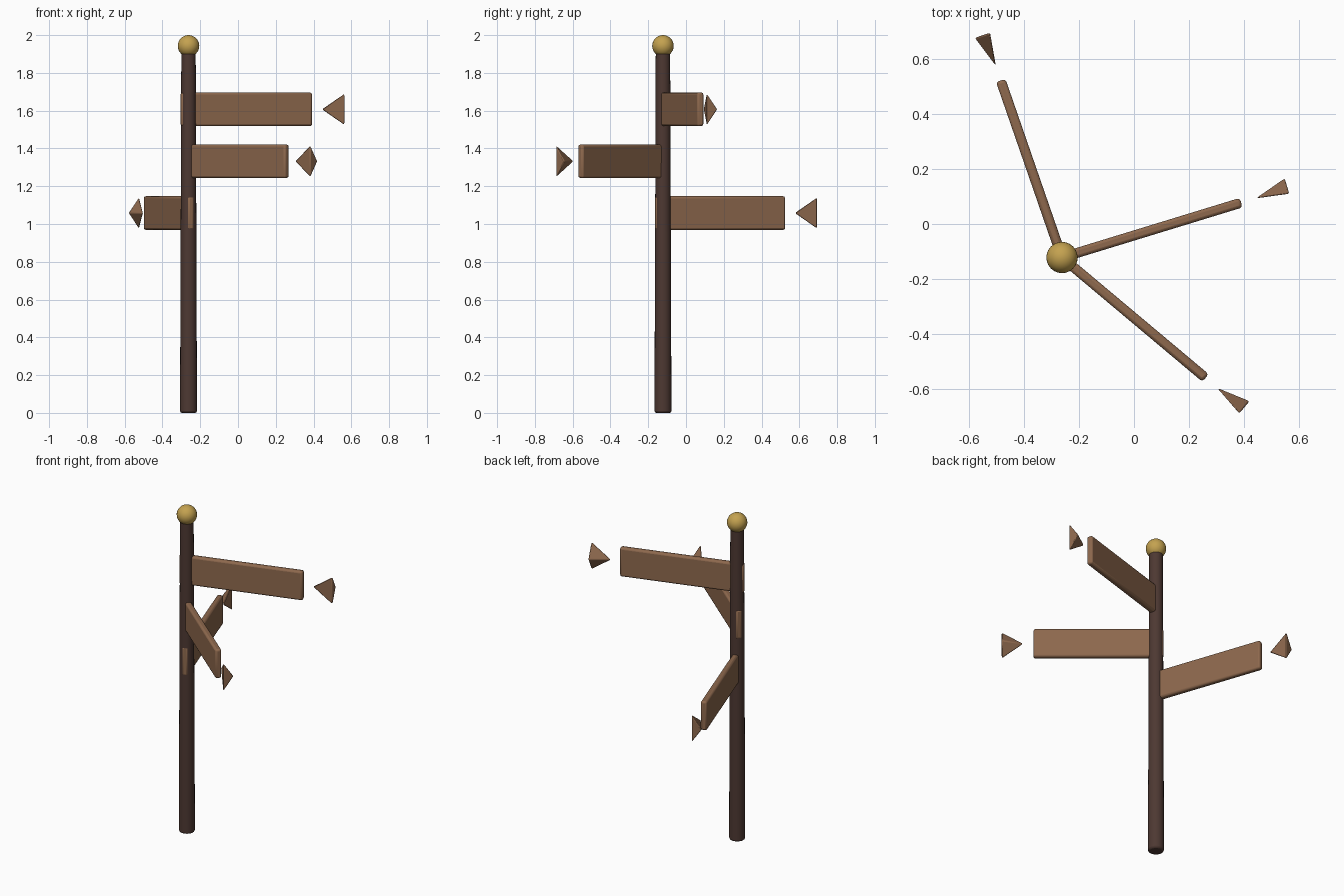
import bpy, math
from mathutils import Vector, Matrix

if "Cube" in bpy.data.objects:
    bpy.data.objects.remove(bpy.data.objects["Cube"])

PX, PY = -0.262, -0.122          # post position


def material(name, rgb):
    m = bpy.data.materials.new(name)
    m.diffuse_color = (*rgb, 1)
    m.use_nodes = True
    m.node_tree.nodes["Principled BSDF"].inputs["Base Color"].default_value = m.diffuse_color
    return m


POST = material("dark_wood", (0.075, 0.04, 0.032))
WOOD = material("board_wood", (0.27, 0.14, 0.075))
BRASS = material("brass", (0.55, 0.36, 0.08))


def finish(name, mat, bevel=0.0, segments=2):
    ob = bpy.context.object
    ob.name = name
    ob.data.materials.append(mat)
    if bevel:
        b = ob.modifiers.new("bevel", 'BEVEL')
        b.width = bevel
        b.segments = segments
        b.limit_method = 'ANGLE'
        b.angle_limit = math.radians(35)
    bpy.ops.object.shade_smooth_by_angle(angle=math.radians(35))
    return ob


# tapered post
bpy.ops.mesh.primitive_cone_add(vertices=20, radius1=0.045, radius2=0.038,
                                depth=1.93, location=(PX, PY, 0.965))
finish("post", POST, 0.01)

# ball finial
bpy.ops.mesh.primitive_uv_sphere_add(segments=24, ring_count=16, radius=0.057,
                                     location=(PX, PY, 1.943))
finish("finial", BRASS)


def sign(label, z, angle):
    place = Matrix.Translation((PX, PY, z)) @ Matrix.Rotation(angle, 4, 'Z')

    # board running outward from the post
    bpy.ops.mesh.primitive_cube_add(size=1)
    me = bpy.context.object.data
    me.transform(Matrix.Translation((0.32, 0, 0)) @ Matrix.Diagonal((0.724, 0.036, 0.178, 1)))
    finish(label + "_board", WOOD, 0.011).matrix_world = place

    # detached three-sided head, apex toward the post
    bpy.ops.mesh.primitive_cone_add(vertices=3, radius1=0.1, radius2=0, depth=0.125)
    me = bpy.context.object.data
    half, r = 0.0625, 0.1
    corners = [Vector((0.859, 0.4 * r * math.cos(a), r * math.sin(a)))
               for a in (0, math.tau / 3, -math.tau / 3)]
    base = [v for v in me.vertices if v.co.z < 0]
    base.sort(key=lambda v: math.atan2(v.co.y, v.co.x) % math.tau)
    for v, c in zip(base, corners):
        v.co = c
    for v in me.vertices:
        if v not in base and abs(v.co.z - half) < 1e-4 and v.co.xy.length < 1e-4:
            v.co = (0.859 - 2 * half, 0, 0)
    # make normals point outward
    bpy.ops.object.mode_set(mode='EDIT')
    bpy.ops.mesh.select_all(action='SELECT')
    bpy.ops.mesh.normals_make_consistent(inside=False)
    bpy.ops.object.mode_set(mode='OBJECT')
    finish(label + "_head", WOOD, 0.006).matrix_world = place


sign("upper", 1.607, 0.297)
sign("middle", 1.332, -0.698)
sign("lower", 1.058, 1.904)
